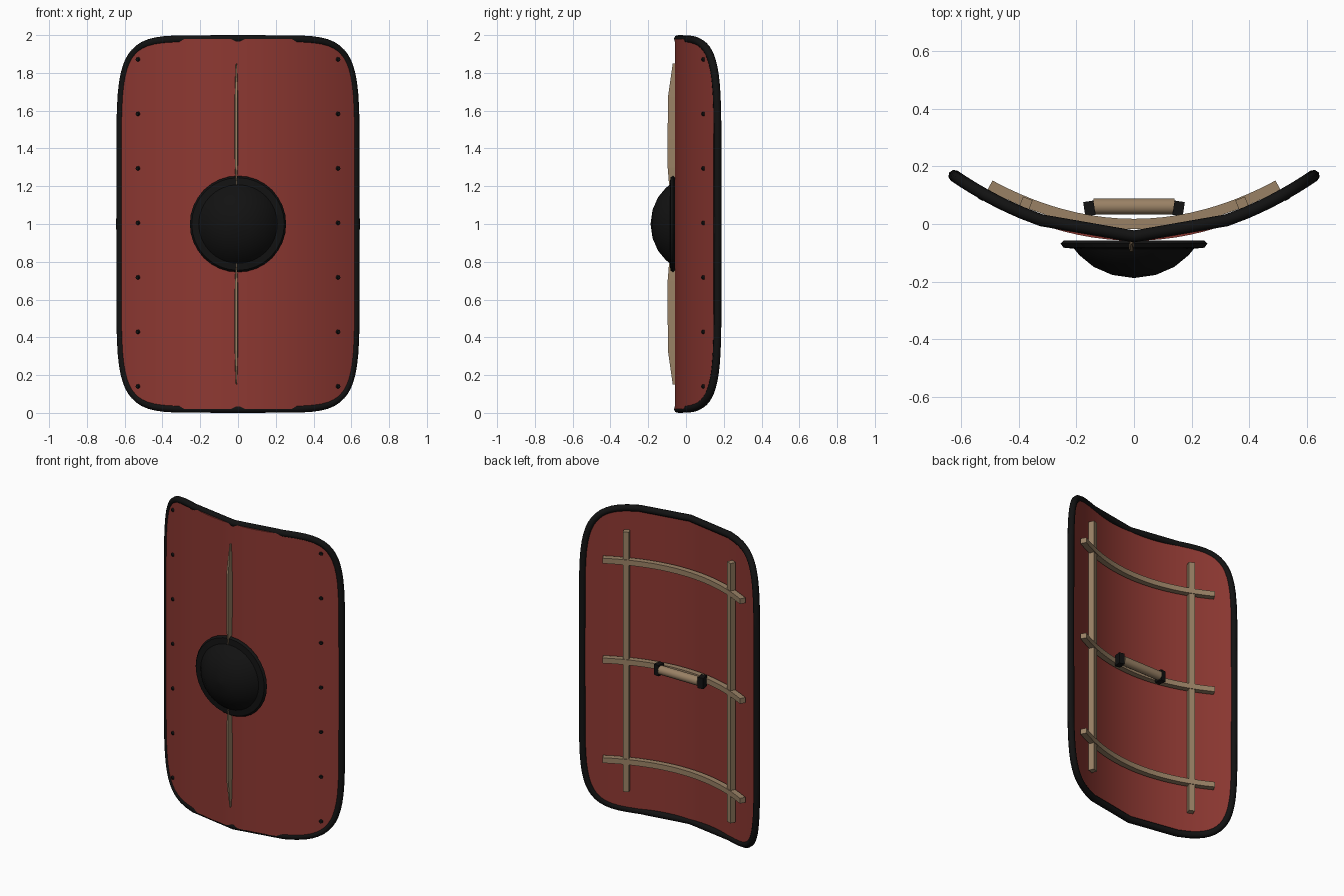
import bpy, bmesh, math
from mathutils import Matrix, Vector

if "Cube" in bpy.data.objects:
    bpy.data.objects.remove(bpy.data.objects["Cube"])

A, H, N, K = 0.624, 0.979, 7.0, 0.54   # half width, half height, corner power, bend


def material(name, rgb):
    m = bpy.data.materials.new(name)
    m.diffuse_color = (*rgb, 1)
    m.use_nodes = True
    m.node_tree.nodes["Principled BSDF"].inputs["Base Color"].default_value = m.diffuse_color
    return m


RED = material("red paint", (0.27, 0.040, 0.032))
BLACK = material("black iron", (0.006, 0.006, 0.006))
WOOD = material("pale wood", (0.32, 0.22, 0.13))


def bend(x):
    return K * x * x


def finish(name, bm, mat, smooth=None):
    bmesh.ops.recalc_face_normals(bm, faces=bm.faces)
    me = bpy.data.meshes.new(name)
    bm.to_mesh(me)
    bm.free()
    me.materials.append(mat)
    if smooth:
        me.shade_smooth()
        me.set_sharp_from_angle(angle=math.radians(smooth))
    ob = bpy.data.objects.new(name, me)
    bpy.context.collection.objects.link(ob)
    return ob


def loft(name, rings, mat, smooth=None):
    """Skin a list of closed rings and cap both ends."""
    bm = bmesh.new()
    vs = [[bm.verts.new(p) for p in r] for r in rings]
    n = len(vs[0])
    for a, b in zip(vs, vs[1:]):
        for i in range(n):
            j = (i + 1) % n
            bm.faces.new((a[i], a[j], b[j], b[i]))
    bm.faces.new(vs[0])
    bm.faces.new(vs[-1][::-1])
    return finish(name, bm, mat, smooth)


def box(name, loc, size, mat, rot_z=0):
    bm = bmesh.new()
    bmesh.ops.create_cube(bm, size=1, matrix=Matrix.Translation(loc)
                          @ Matrix.Rotation(rot_z, 4, 'Z') @ Matrix.Diagonal((*size, 1)))
    return finish(name, bm, mat)


def cylinder(name, loc, r1, r2, depth, axis, mat, segs=16):
    bm = bmesh.new()
    rot = Vector((0, 0, 1)).rotation_difference(Vector(axis)).to_matrix().to_4x4()
    bmesh.ops.create_cone(bm, cap_ends=True, segments=segs, radius1=r1, radius2=r2,
                          depth=depth, matrix=Matrix.Translation(loc) @ rot)
    return finish(name, bm, mat, 40)


# Curved panel with rounded corners
rings = []
for i in range(41):
    t = math.sin(math.pi * (i / 40 - 0.5))
    h = H * max(0.0, 1 - abs(t) ** N) ** (1 / N) if 0 < i < 40 else 0.5
    x = t * A
    f, b = bend(x) - 0.058, bend(x) - 0.030
    rings.append([(x, f, 1 - h), (x, f, 1 + h), (x, b, 1 + h), (x, b, 1 - h)])
loft("panel", rings, RED, 30)

# Black rim tube following the outline
cu = bpy.data.curves.new("rim_path", 'CURVE')
cu.dimensions = '3D'
cu.bevel_depth, cu.bevel_resolution = 0.021, 2
sp = cu.splines.new('POLY')
sp.points.add(63)
sp.use_cyclic_u = True
for i, p in enumerate(sp.points):
    c, s = math.cos(i * math.tau / 64), math.sin(i * math.tau / 64)
    if abs(c) < 1e-6:
        c = 0.0
    if abs(s) < 1e-6:
        s = 0.0
    x = A * math.copysign(abs(c) ** (2 / N), c)
    p.co = (x, bend(x) - 0.043, 1 + H * math.copysign(abs(s) ** (2 / N), s), 1)
tmp = bpy.data.objects.new("rim_path", cu)
bpy.context.collection.objects.link(tmp)
bpy.context.view_layer.update()
me = bpy.data.meshes.new_from_object(tmp.evaluated_get(bpy.context.evaluated_depsgraph_get()))
bpy.data.objects.remove(tmp)
me.name = "rim"
me.materials.clear()
me.materials.append(BLACK)
me.shade_smooth()
me.set_sharp_from_angle(angle=math.radians(50))
bpy.context.collection.objects.link(bpy.data.objects.new("rim", me))

# Centre boss: flange and shallow dome
profile = [(0.245, -0.058), (0.255, -0.068), (0.245, -0.082), (0.208, -0.086), (0.190, -0.108),
           (0.140, -0.149), (0.075, -0.177), (0.004, -0.187)]
loft("boss", [[(r * math.cos(a), y, 1 + r * math.sin(a))
               for a in (k * math.tau / 32 for k in range(32))] for r, y in profile], BLACK, 30)

# Tapered front spines above and below the boss
for side, name in ((1, "upper_spine"), (-1, "lower_spine")):
    rings = []
    for dz, w, y in ((0.85, 0.003, -0.070), (0.76, 0.007, -0.083), (0.67, 0.009, -0.096),
                     (0.45, 0.010, -0.097), (0.30, 0.008, -0.097), (0.21, 0.002, -0.090)):
        z = 1 + side * dz
        rings.append([(-0.009 - w, -0.05, z), (-0.009 - w * 0.7, y, z),
                      (-0.009 + w * 0.7, y, z), (-0.009 + w, -0.05, z)])
    loft(name, rings, WOOD)

# Rivets along both sides
for sx in (-1, 1):
    for k in range(7):
        x = sx * 0.53
        d = Vector((2 * K * x, -1, 0)).normalized()
        cylinder("rivet", (x, bend(x) - 0.060, 0.14 + k * 0.2885), 0.014, 0.009, 0.016, d, BLACK, 10)

# Curved cross battens on the back
for z in (0.355, 1.0, 1.645):
    rings = []
    for i in range(21):
        x = -0.5 + i * 0.05
        n = Vector((-2 * K * x, 1, 0)).normalized() * 0.018
        c = Vector((x, bend(x), z))
        up = Vector((0, 0, 0.017))
        rings.append([c - n - up, c + n - up, c + n + up, c - n + up])
    loft("cross_batten", rings, WOOD, 30)

# Upright battens, grip mounts
for s in (-1, 1):
    x = s * 0.375
    box("upright_batten", (x, bend(x) - 0.004, 1), (0.036, 0.036, 1.68), WOOD,
        math.atan(2 * K * x))
    box("grip_mount", (s * 0.155, 0.054, 1), (0.036, 0.050, 0.070), BLACK, -s * 0.15)

# Hand grip
cylinder("grip", (0, 0.061, 1), 0.028, 0.028, 0.28, (1, 0, 0), WOOD, 16)
